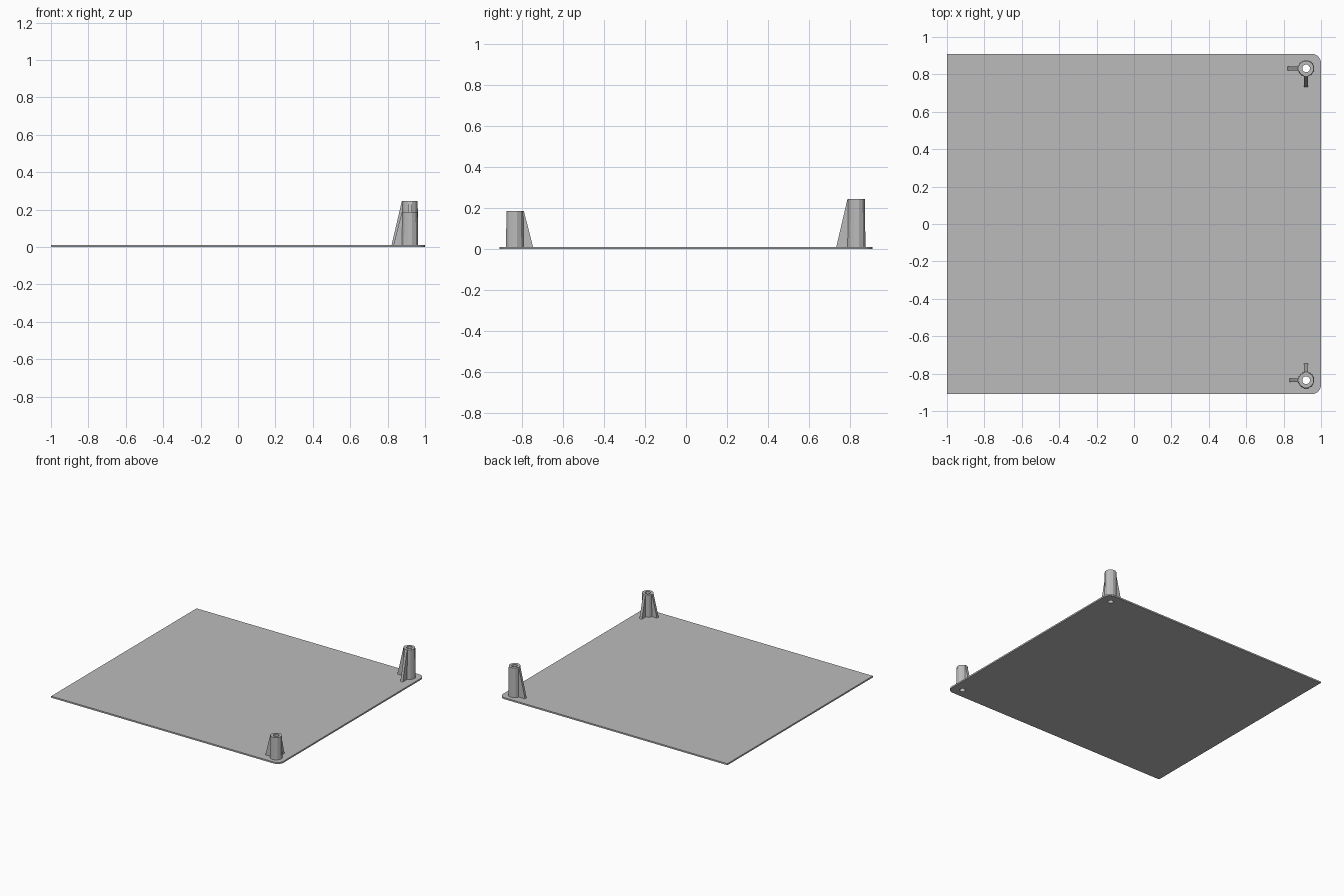
import bpy, bmesh, math
from mathutils import Vector

cube = bpy.data.objects.get("Cube")
if cube:
    bpy.data.objects.remove(cube, do_unlink=True)

THICK, SIDES = 0.012, 12
HOLE_R, FOOT_R, TOP_R = 0.021, 0.045, 0.042

grey = bpy.data.materials.new("plain grey")
grey.use_nodes = True
grey.diffuse_color = (0.5, 0.5, 0.5, 1)
grey.node_tree.nodes["Principled BSDF"].inputs["Base Color"].default_value = (0.5, 0.5, 0.5, 1)


def finish(bm, name):
    bmesh.ops.recalc_face_normals(bm, faces=bm.faces)
    mesh = bpy.data.meshes.new(name)
    bm.to_mesh(mesh)
    bm.free()
    mesh.materials.append(grey)
    obj = bpy.data.objects.new(name, mesh)
    bpy.context.collection.objects.link(obj)
    return obj


def prism(points, offset, name):
    """Extrude a flat outline along an offset."""
    bm = bmesh.new()
    face = bm.faces.new([bm.verts.new(p) for p in points])
    out = bmesh.ops.extrude_face_region(bm, geom=[face])
    verts = [g for g in out["geom"] if isinstance(g, bmesh.types.BMVert)]
    bmesh.ops.translate(bm, verts=verts, vec=offset)
    return finish(bm, name)


def circle(x, y, z, r):
    angles = [math.tau * (i + 0.5) / SIDES for i in range(SIDES)]
    return [Vector((x + r * math.cos(a), y + r * math.sin(a), z)) for a in angles]


def tube(x, y, height, name):
    """Slightly tapered post with a bore."""
    bm = bmesh.new()
    rings = [(FOOT_R, THICK / 2), (TOP_R, height), (HOLE_R, height), (HOLE_R, THICK / 2)]
    loops = [[bm.verts.new(p) for p in circle(x, y, z, r)] for r, z in rings]
    for k in range(4):
        a, b = loops[k], loops[(k + 1) % 4]
        for i in range(SIDES):
            j = (i + 1) % SIDES
            bm.faces.new((a[i], a[j], b[j], b[i]))
    return finish(bm, name)


def fin(x, y, height, direction, reach, name):
    """Sloping rib from the plate up to the rim of a post."""
    d = Vector(direction)
    side = d.cross(Vector((0, 0, 1))) * 0.02
    base = Vector((x, y, 0)) - side / 2
    profile = [(0.03, THICK / 2), (reach, THICK / 2), (0.044, height), (0.03, height)]
    prism([base + d * r + Vector((0, 0, z)) for r, z in profile], side, name)


# Base plate with two rounded corners
R, W, D = 0.05, 1.0, 0.91
outline = [(-W, D, 0), (-W, -D, 0)]
for sign, start in ((-1, -90), (1, 0)):
    for i in range(7):
        a = math.radians(start + i * 15)
        outline.append((W - R + R * math.cos(a), sign * (D - R) + R * math.sin(a), 0))
plate = prism(outline, (0, 0, THICK), "base_plate")

# Posts, ribs and screw holes
for label, y, height, inward, reach in (("front", -0.835, 0.187, 1, 0.09),
                                        ("back", 0.832, 0.246, -1, 0.10)):
    x = 0.92
    tube(x, y, height, label + "_post")
    fin(x, y, height, (-1, 0, 0), reach, label + "_side_rib")
    fin(x, y, height, (0, inward, 0), reach, label + "_inner_rib")

    cutter = prism(circle(x, y, -0.05, HOLE_R), (0, 0, 0.1), label + "_hole_cutter")
    cutter.hide_render = True
    mod = plate.modifiers.new("screw_hole", "BOOLEAN")
    mod.operation, mod.solver, mod.object = "DIFFERENCE", "EXACT", cutter
    bpy.context.view_layer.objects.active = plate
    bpy.ops.object.modifier_apply(modifier=mod.name)
    bpy.data.objects.remove(cutter, do_unlink=True)
